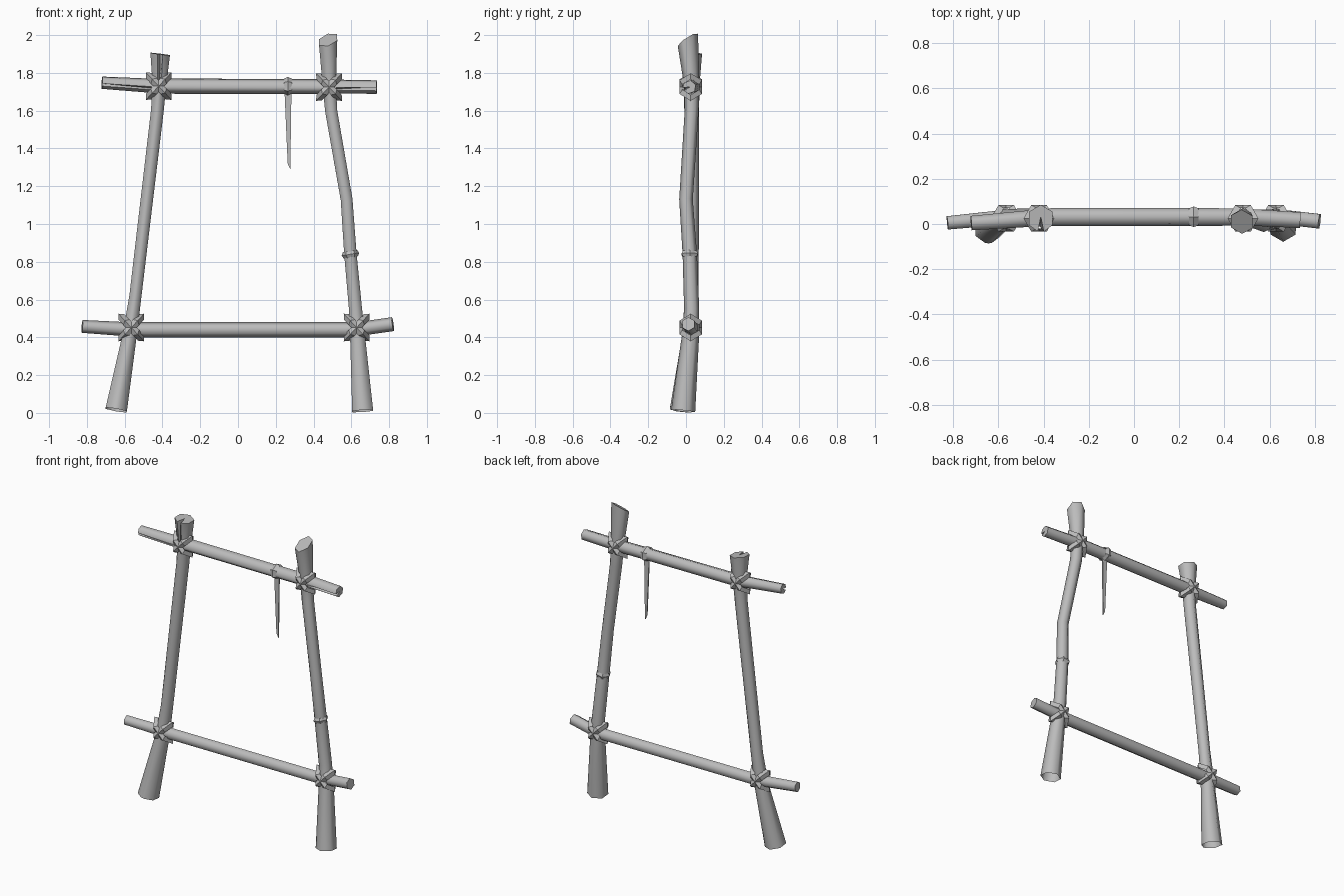
import bpy, bmesh
from math import cos, sin, radians
from mathutils import Vector

cube = bpy.data.objects.get("Cube")
if cube:
    bpy.data.objects.remove(cube)

wood = bpy.data.materials.new("grey_wood")
wood.use_nodes = True
grey = (0.5, 0.5, 0.5, 1)
wood.diffuse_color = grey
wood.node_tree.nodes["Principled BSDF"].inputs["Base Color"].default_value = grey


def finish(name, bm, angle):
    bmesh.ops.recalc_face_normals(bm, faces=bm.faces)
    mesh = bpy.data.meshes.new(name)
    bm.to_mesh(mesh)
    bm.free()
    mesh.materials.append(wood)
    obj = bpy.data.objects.new(name, mesh)
    bpy.context.collection.objects.link(obj)
    bpy.ops.object.select_all(action='DESELECT')
    obj.select_set(True)
    bpy.context.view_layer.objects.active = obj
    bpy.ops.object.shade_smooth_by_angle(angle=radians(angle))
    return obj


def bridge(bm, a, b):
    for i in range(len(a)):
        j = (i + 1) % len(a)
        bm.faces.new((a[i], a[j], b[j], b[i]))


def pole(name, path, split=(), crack=0, slant=(0, 0, 0), open_start=False):
    """Six-sided tapering pole; rings listed in split get a deep crack."""
    pts = [Vector(p[:3]) for p in path]
    angles = [0, 60, 120, 180, 240, 300]
    if split:
        angles = [0, 13, 60, 120, 180, 240, 300, 347]
    bm = bmesh.new()
    rings = []
    for k, p in enumerate(pts):
        t = (pts[min(k + 1, len(pts) - 1)] - pts[max(k - 1, 0)]).normalized()
        front = Vector((0, -1, 0))
        front = (front - t * front.dot(t)).normalized()
        side = t.cross(front)
        ring = []
        for n, a in enumerate(angles):
            r = path[k][3]
            if k in split and n == 0:
                r *= -0.1
            a = radians(a + crack)
            off = (front * cos(a) + side * sin(a)) * r
            if k == len(pts) - 1:
                off += t * off.dot(Vector(slant))
            ring.append(bm.verts.new(p + off))
        rings.append(ring)
    for a, b in zip(rings, rings[1:]):
        bridge(bm, a, b)
    if not open_start:
        bm.faces.new(rings[0])
    bm.faces.new(rings[-1])
    return finish(name, bm, 62)


def band(name, centre, u, v, half, depth):
    """Closed strap with a ridge, spanning the two radius vectors u and v."""
    c, u, v = Vector(centre), Vector(u), Vector(v)
    axis = u.cross(v).normalized() * half
    bm = bmesh.new()
    loops = []
    for i in range(6):
        a = radians(60 * i)
        d = u * cos(a) + v * sin(a)
        loops.append([bm.verts.new(c + q) for q in
                      (d * depth + axis, d, d * depth - axis)])
    for i in range(6):
        bridge(bm, loops[i], loops[(i + 1) % 6])
    return finish(name, bm, 30)


# Upright posts, flared at the foot and the top
pole("right_post", [(-.645, -.02, .015, .066), (-.572, .025, .42, .043),
                    (-.543, .03, .62, .037), (-.427, .03, 1.6, .039),
                    (-.416, .03, 1.74, .042), (-.412, .025, 1.9, .06)],
     split=(5,), slant=(-.1, 0, 0), open_start=True)
pole("left_post", [(.66, -.015, .01, .064), (.632, .025, .42, .045),
                   (.622, .03, .55, .04), (.595, .02, .84, .038),
                   (.575, 0, 1.13, .036), (.493, .03, 1.6, .037),
                   (.483, .03, 1.74, .041), (.477, .01, 1.975, .056)],
     slant=(.25, .5, 0), open_start=True)

# Cross bars, with cracked ends on the upper one
pole("upper_bar", [(-.72, .005, 1.748, .033), (-.46, .025, 1.732, .038),
                   (-.36, .032, 1.73, .041), (.42, .032, 1.727, .04),
                   (.52, .03, 1.727, .038), (.735, .018, 1.725, .036)],
     split=(0, 5), crack=20)
pole("lower_bar", [(-.825, .005, .458, .034), (-.62, .025, .445, .037),
                   (-.5, .03, .44, .04), (.57, .03, .44, .04),
                   (.68, .028, .45, .037), (.82, .012, .47, .037)],
     crack=30)

# Crossed lashings at the four joints
joints = {"upper_right": (-.42, .025, 1.73), "upper_left": (.482, .025, 1.725),
          "lower_right": (-.565, .025, .452), "lower_left": (.628, .025, .452)}
for label, centre in joints.items():
    for n, tilt in enumerate((47, 133)):
        a = radians(tilt)
        diagonal = Vector((cos(a), 0, sin(a))) * .1
        band(f"{label}_lashing_{n + 1}", centre, diagonal,
             (0, .068, 0), .021, .76)

# Small collars on the left post and the upper bar
band("post_collar", (.595, .02, .84), (.046, 0, .008), (0, .05, 0), .017, .82)
band("bar_collar", (.264, .032, 1.729), (0, 0, .05), (0, .053, 0), .021, .8)

# Hanging strip below the bar collar
bm = bmesh.new()
outline = [(.246, 1.71), (.283, 1.71), (.277, 1.29), (.263, 1.32)]
rims = [[bm.verts.new((x, y, z)) for x, z in outline] for y in (.028, .036)]
bridge(bm, *rims)
for rim in rims:
    bm.faces.new(rim)
finish("hanging_strip", bm, 30)
